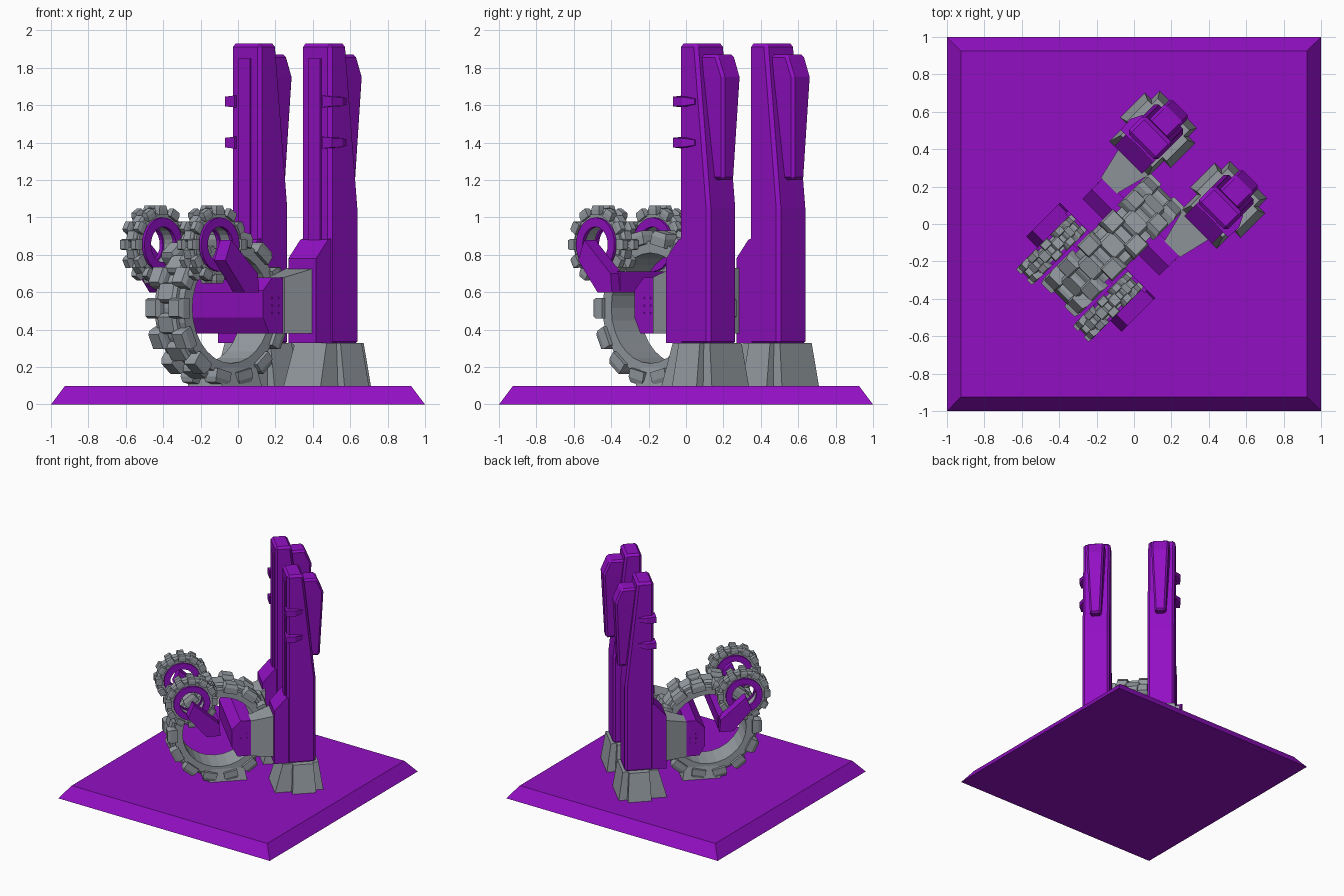
import bpy, bmesh, math
from mathutils import Vector

if "Cube" in bpy.data.objects:
    bpy.data.objects.remove(bpy.data.objects["Cube"])


def material(name, rgb):
    m = bpy.data.materials.new(name)
    m.diffuse_color = (*rgb, 1)
    m.use_nodes = True
    m.node_tree.nodes["Principled BSDF"].inputs["Base Color"].default_value = m.diffuse_color
    return m


PURPLE = material("purple", (0.29, 0.005, 0.55))
GREY = material("grey", (0.31, 0.34, 0.37))
TURN = -math.pi / 4  # the machine stands diagonally on its base


def finish(name, bm, mat, mirror=False, bevel=0.0, turn=TURN):
    bmesh.ops.recalc_face_normals(bm, faces=bm.faces[:])
    me = bpy.data.meshes.new(name)
    bm.to_mesh(me)
    bm.free()
    me.materials.append(mat)
    ob = bpy.data.objects.new(name, me)
    bpy.context.collection.objects.link(ob)
    ob.rotation_euler.z = turn
    if bevel:
        b = ob.modifiers.new("bevel", "BEVEL")
        b.width, b.segments = bevel, 1
    if mirror:
        ob.modifiers.new("mirror", "MIRROR")
    return ob


def add_loft(bm, rings):
    """Skin a row of equal rings and cap both ends."""
    vs = [[bm.verts.new(p) for p in r] for r in rings]
    n = len(vs[0])
    for a, b in zip(vs, vs[1:]):
        for i in range(n):
            j = (i + 1) % n
            bm.faces.new((a[i], a[j], b[j], b[i]))
    bm.faces.new(vs[0][::-1])
    bm.faces.new(vs[-1])


def loft(name, rings, mat, **kw):
    bm = bmesh.new()
    add_loft(bm, rings)
    return finish(name, bm, mat, **kw)


def rect(x0, x1, y0, y1, z):
    return [(x0, y0, z), (x1, y0, z), (x1, y1, z), (x0, y1, z)]


def slab(name, profile, x0, x1, mat, **kw):
    """Extrude a (y, z) profile sideways from x0 to x1."""
    return loft(name, [[(x, y, z) for y, z in profile] for x in (x0, x1)], mat, **kw)


def ring(name, c, r_in, r_out, half, n, mat, **kw):
    bm = bmesh.new()
    sec = [(-half, r_in), (half, r_in), (half, r_out), (-half, r_out)]
    loops = []
    for k in range(n):
        a = 2 * math.pi * k / n
        loops.append([bm.verts.new((c[0] + x, c[1] + r * math.cos(a), c[2] + r * math.sin(a)))
                      for x, r in sec])
    for k in range(n):
        a, b = loops[k], loops[(k + 1) % n]
        for i in range(4):
            j = (i + 1) % 4
            bm.faces.new((a[i], a[j], b[j], b[i]))
    return finish(name, bm, mat, **kw)


def treads(name, c, r0, r1, half, n, mat, **kw):
    """Tapered blocks round a wheel: side pairs, with centre blocks half a step on."""
    bm = bmesh.new()
    step = 2 * math.pi / n
    for k in range(n):
        for x0, x1, shift, top in ((-half, -half * 0.3, 0, r1), (half * 0.3, half, 0, r1),
                                   (-half * 0.5, half * 0.5, 0.5, r0 + (r1 - r0) * 0.7)):
            a = (k + shift) * step
            out = Vector((0, math.cos(a), math.sin(a)))
            tan = Vector((0, -math.sin(a), math.cos(a)))
            mid, hw = (x0 + x1) / 2, (x1 - x0) / 2
            rings = []
            for r, s in ((r0 * 0.96, 1.0), (r0 * 0.45 + top * 0.55, 1.0), (top, 0.8)):
                w = 0.34 * step * r0 * s
                rings.append([Vector(c) + out * r + tan * (w * t) + Vector((mid + hw * s * q, 0, 0))
                              for t, q in ((-1, -1), (1, -1), (1, 1), (-1, 1))])
            add_loft(bm, rings)
    return finish(name, bm, mat, **kw)


# Square base with sloping rim
loft("base", [rect(-1, 1, -1, 1, 0), rect(-.925, .925, -.925, .925, .1)], PURPLE, turn=0)

# Twin towers: straight front, back tapering towards the top
TX = 0.265
slab("tower", [(.32, .32), (.545, .32), (.545, 1.05), (.45, 1.93), (.32, 1.93)],
     TX - .11, TX + .11, PURPLE, mirror=True, bevel=.018)
slab("tower_front_strip", [(.31, .4), (.33, .4), (.33, 1.85), (.31, 1.85)],
     TX - .045, TX + .045, PURPLE, mirror=True)

# Fin on the back of each tower, narrower at the bottom
loft("tower_fin", [rect(TX - .045, TX + .045, .48, .59, 1.2),
                   rect(TX - .07, TX + .07, .43, .615, 1.75),
                   rect(TX - .072, TX + .072, .40, .565, 1.87)],
     PURPLE, mirror=True, bevel=.015)

# Pegs on the outer sides of the towers
for i, z in enumerate((1.40, 1.62)):
    loft("tower_peg_%d" % (i + 1),
         [[(.33, y, z - h), (x, y, z - h * .8), (x, y, z + h * .8), (.33, y, z + h)]
          for y, x, h in ((.305, .405, .032), (.38, .412, .03), (.445, .38, .018))],
         PURPLE, mirror=True)

# Flared feet: a long core with wider side flanges
loft("foot_core", [rect(TX - .14, TX + .14, .22, .60, .1),
                   rect(TX - .12, TX + .12, .285, .565, .33)], GREY, mirror=True)
loft("foot_flange", [rect(TX - .19, TX + .19, .35, .535, .1),
                     rect(TX - .15, TX + .15, .36, .52, .33)], GREY, mirror=True)

# Shoulder on the front of each tower and the grey joint ahead of it
slab("shoulder", [(.22, .33), (.34, .33), (.34, .89), (.31, .88), (.22, .78)],
     .16, .37, PURPLE, mirror=True)
loft("axle_joint", [[(x0, y, .38), (x1, y, .38), (x1, y, zt), (x0, y, zt)]
                    for y, x0, x1, zt in ((.05, .18, .30, .68), (.24, .13, .345, .73))],
     GREY, mirror=True)

# Crossbar running through the big wheel
slab("crossbar", [(-.055, .38), (.06, .38), (.06, .68), (-.03, .68), (-.1, .61), (-.1, .465)],
     -.29, .29, PURPLE)

# Rivets on the crossbar ends
bm = bmesh.new()
for y in (-.03, .02):
    for z in (.49, .53, .57):
        add_loft(bm, [[(x, y + dy, z + dz) for dy, dz in
                       ((-.005, -.005), (.005, -.005), (.005, .005), (-.005, .005))]
                      for x in (.288, .294)])
finish("rivets", bm, PURPLE, mirror=True)

# Big hollow wheel with its low stand
HUB = (0, -.16, .515)
ring("big_wheel_rim", HUB, .295, .36, .11, 28, GREY)
treads("big_wheel_treads", HUB, .355, .415, .135, 14, GREY)
loft("wheel_stand", [rect(-.13, .13, -.25, .05, .1), rect(-.11, .11, -.23, .03, .2)], GREY)

# Bracket carrying the small wheels
slab("bracket_bar", [(-.31, .6), (-.2, .6), (-.2, .71), (-.31, .71)], -.3, .3, PURPLE)
slab("bracket_arm", [(-.41, .88), (-.455, .77), (-.31, .6), (-.2, .6), (-.21, .70)],
     .275, .36, PURPLE, mirror=True)

# Pair of small wheels with coloured rims
SMALL = (.215, -.41, .855)
ring("small_wheel_rim", SMALL, .105, .17, .045, 24, GREY, mirror=True)
ring("small_wheel_disc", (.265, -.41, .855), .095, .145, .012, 24, PURPLE, mirror=True)
ring("small_wheel_inner_disc", (.165, -.41, .855), .095, .145, .012, 24, PURPLE, mirror=True)
treads("small_wheel_treads", SMALL, .165, .208, .062, 12, GREY, mirror=True)
